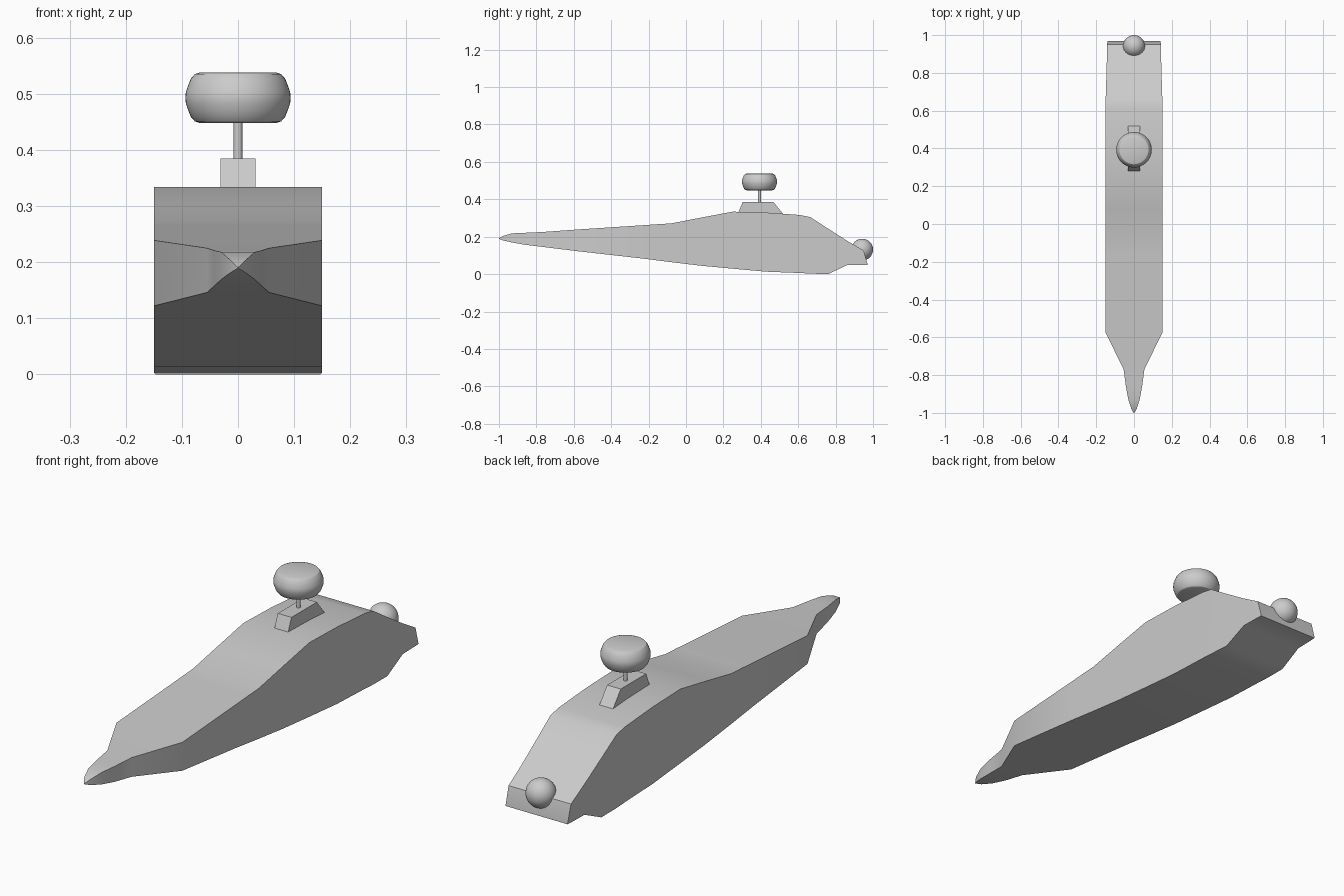
import bpy, bmesh, math

if "Cube" in bpy.data.objects:
    bpy.data.objects.remove(bpy.data.objects["Cube"])

grey = bpy.data.materials.new("plain_grey")
grey.diffuse_color = (0.6, 0.6, 0.6, 1)
grey.use_nodes = True
grey.node_tree.nodes["Principled BSDF"].inputs["Base Color"].default_value = grey.diffuse_color


def finish(name, bm, angle=30):
    bmesh.ops.recalc_face_normals(bm, faces=bm.faces)
    me = bpy.data.meshes.new(name)
    bm.to_mesh(me)
    bm.free()
    ob = bpy.data.objects.new(name, me)
    bpy.context.collection.objects.link(ob)
    me.materials.append(grey)
    bpy.ops.object.select_all(action='DESELECT')
    ob.select_set(True)
    bpy.context.view_layer.objects.active = ob
    bpy.ops.object.shade_smooth_by_angle(angle=math.radians(angle))
    return ob


def loft(name, stations):
    """Skin rectangular sections given as (y, half width, bottom z, top z)."""
    bm = bmesh.new()
    rings = [[bm.verts.new(p) for p in ((-w, y, b), (w, y, b), (w, y, t), (-w, y, t))]
             for y, w, b, t in stations]
    for r, s in zip(rings, rings[1:]):
        for i in range(4):
            j = (i + 1) % 4
            bm.faces.new((r[i], r[j], s[j], s[i]))
    bm.faces.new(rings[0])
    bm.faces.new(rings[-1])
    return finish(name, bm)


def lathe(name, profile, cy, steps=48):
    """Spin (radius, z) points around a vertical axis at y = cy."""
    bm = bmesh.new()
    vs = [bm.verts.new((r, cy, z)) for r, z in profile]
    edges = [bm.edges.new(e) for e in zip(vs, vs[1:])]
    bmesh.ops.spin(bm, geom=vs + edges, cent=(0, cy, 0), axis=(0, 0, 1),
                   angle=math.tau, steps=steps)
    bmesh.ops.remove_doubles(bm, verts=bm.verts, dist=1e-5)
    return finish(name, bm)


# Body: pointed nose, deepening hull, sloped tail with a small lip
loft("body", [
    (-1.0, 0.001, 0.189, 0.191), (-0.98, 0.014, 0.181, 0.204),
    (-0.93, 0.03, 0.169, 0.218), (-0.86, 0.043, 0.157, 0.221),
    (-0.77, 0.055, 0.146, 0.225), (-0.575, 0.15, 0.122, 0.239),
    (-0.22, 0.15, 0.082, 0.262), (-0.15, 0.15, 0.073, 0.267),
    (-0.08, 0.15, 0.064, 0.271), (0.08, 0.15, 0.045, 0.302),
    (0.25, 0.15, 0.029, 0.334), (0.43, 0.15, 0.013, 0.329),
    (0.61, 0.15, 0.006, 0.316), (0.665, 0.15, 0.003, 0.305),
    (0.76, 0.147, 0.0, 0.243), (0.865, 0.144, 0.05, 0.176),
    (0.95, 0.142, 0.05, 0.126), (0.97, 0.141, 0.05, 0.055)])

# Mount: trapezoid block sunk slightly into the body
bm = bmesh.new()
side = [(0.278, 0.325), (0.522, 0.318), (0.468, 0.385), (0.303, 0.385)]
face = bm.faces.new([bm.verts.new((-0.031, y, z)) for y, z in side])
ext = bmesh.ops.extrude_face_region(bm, geom=[face])
bmesh.ops.translate(bm, vec=(0.062, 0, 0),
                    verts=[v for v in ext["geom"] if isinstance(v, bmesh.types.BMVert)])
finish("mount", bm)

# Stem and rounded knob
lathe("stem", [(0, 0.37), (0.008, 0.37), (0.008, 0.46), (0, 0.46)], 0.393, 16)
lathe("knob", [(0, 0.448), (0.068, 0.448), (0.077, 0.451), (0.084, 0.459),
               (0.089, 0.471), (0.093, 0.483), (0.094, 0.493), (0.093, 0.503),
               (0.089, 0.515), (0.084, 0.527), (0.077, 0.535), (0.068, 0.538),
               (0, 0.538)], 0.393)

# Tail ball
lathe("tail_ball", [(0.058 * math.sin(math.pi * i / 24), 0.131 - 0.058 * math.cos(math.pi * i / 24))
                    for i in range(25)], 0.942)
